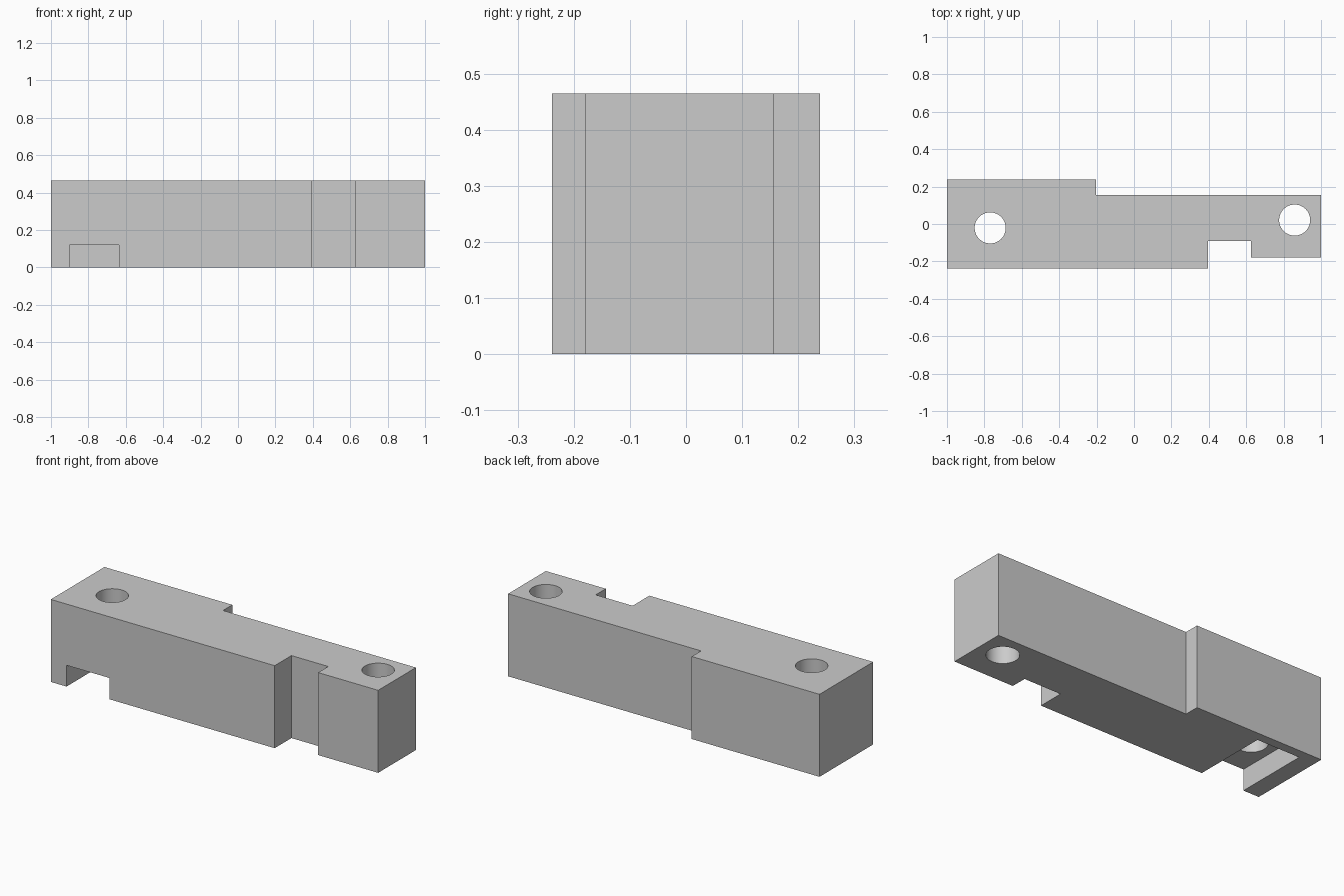
import bpy
import bmesh
from mathutils import Matrix

cube = bpy.data.objects.get("Cube")
if cube:
    bpy.data.objects.remove(cube, do_unlink=True)

HEIGHT = 0.465
HOLE_RADIUS = 0.083

# Single grey material
grey = bpy.data.materials.new("light_grey")
grey.use_nodes = True
colour = (0.6, 0.6, 0.6, 1)
grey.diffuse_color = colour
grey.node_tree.nodes["Principled BSDF"].inputs["Base Color"].default_value = colour


def add_object(name, bm):
    bmesh.ops.recalc_face_normals(bm, faces=bm.faces)
    mesh = bpy.data.meshes.new(name)
    bm.to_mesh(mesh)
    bm.free()
    mesh.materials.append(grey)
    obj = bpy.data.objects.new(name, mesh)
    bpy.context.collection.objects.link(obj)
    return obj


def extruded(name, outline, bottom, top):
    bm = bmesh.new()
    face = bm.faces.new([bm.verts.new((x, y, bottom)) for x, y in outline])
    geom = bmesh.ops.extrude_face_region(bm, geom=[face])["geom"]
    verts = [v for v in geom if isinstance(v, bmesh.types.BMVert)]
    bmesh.ops.translate(bm, vec=(0, 0, top - bottom), verts=verts)
    return add_object(name, bm)


def hole_cutter(name, x, y):
    bm = bmesh.new()
    bmesh.ops.create_cone(bm, cap_ends=True, segments=64, radius1=HOLE_RADIUS,
                          radius2=HOLE_RADIUS, depth=HEIGHT * 2,
                          matrix=Matrix.Translation((x, y, HEIGHT / 2)))
    return add_object(name, bm)


# Stepped block with a front notch
block = extruded("mounting_block", [
    (-1, -0.239), (0.396, -0.239), (0.396, -0.09), (0.626, -0.09),
    (0.626, -0.18), (1, -0.18), (1, 0.156), (-0.203, 0.156),
    (-0.203, 0.239), (-1, 0.239)], 0, HEIGHT)

# Underside pocket, open at the front, and two through holes
cutters = [
    extruded("pocket_cutter", [(-0.902, -0.4), (-0.635, -0.4),
                               (-0.635, 0.187), (-0.902, 0.187)], -0.1, 0.12),
    hole_cutter("right_hole_cutter", -0.769, -0.021),
    hole_cutter("left_hole_cutter", 0.859, 0.021),
]

bpy.ops.object.select_all(action="DESELECT")
block.select_set(True)
bpy.context.view_layer.objects.active = block
for cutter in cutters:
    cutter.hide_render = True
    cut = block.modifiers.new(cutter.name, "BOOLEAN")
    cut.operation = "DIFFERENCE"
    cut.solver = "EXACT"
    cut.object = cutter
    bpy.ops.object.modifier_apply(modifier=cut.name)
for cutter in cutters:
    bpy.data.objects.remove(cutter, do_unlink=True)

# Smooth hole walls, crisp block edges
bpy.ops.object.shade_smooth_by_angle()
